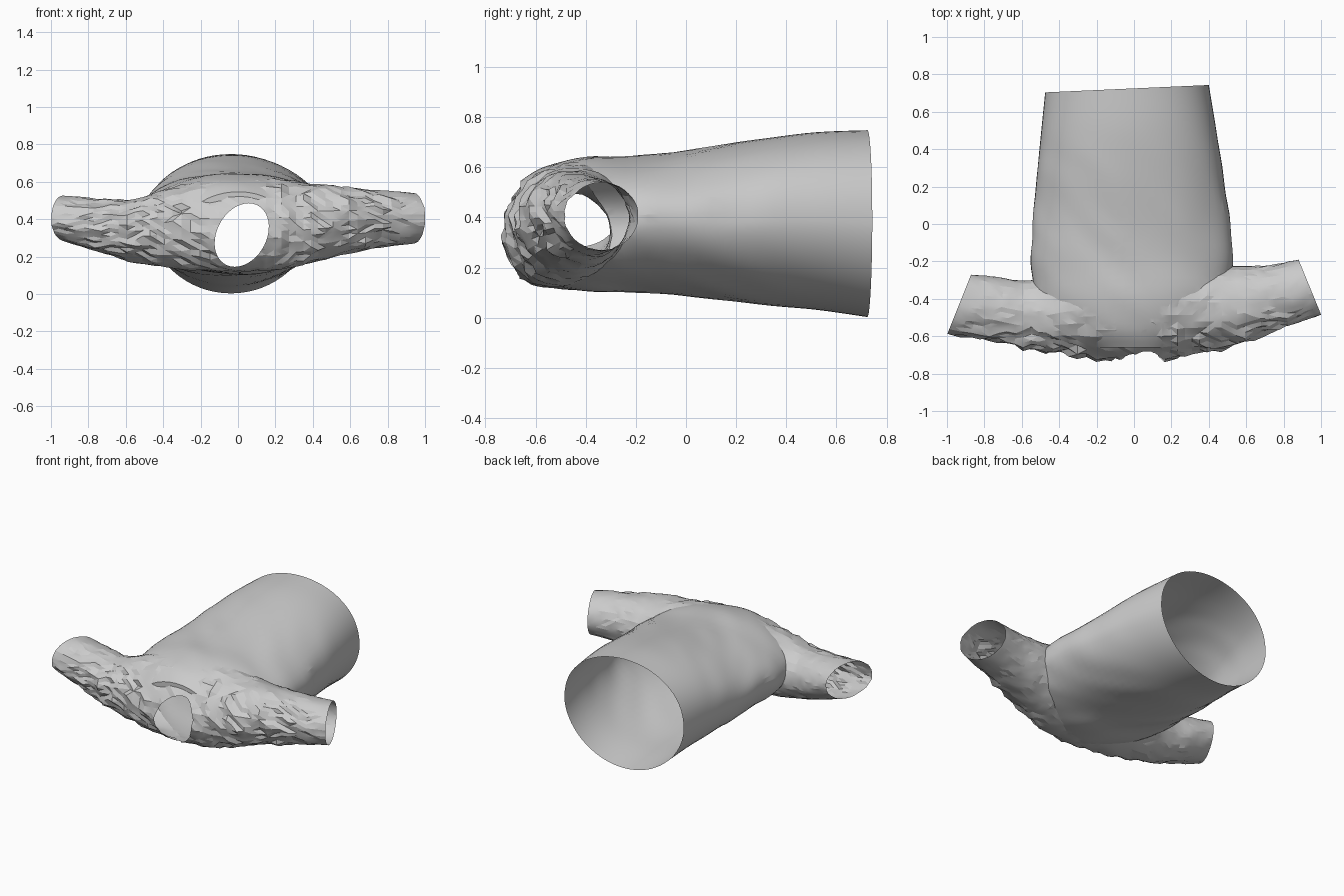
import bpy, bmesh, math
from mathutils import Vector, noise

if "Cube" in bpy.data.objects:
    bpy.data.objects.remove(bpy.data.objects["Cube"])


def sample(rows, steps):
    # Catmull-Rom interpolation of section parameters
    out = []
    n = len(rows)
    for i in range(n - 1):
        a, b, c, d = rows[max(i - 1, 0)], rows[i], rows[i + 1], rows[min(i + 2, n - 1)]
        for s in range(steps):
            t = s / steps
            out.append([0.5 * (2 * q + (r - p) * t + (2 * p - 5 * q + 4 * r - u) * t * t
                               + (3 * q - p - 3 * r + u) * t ** 3)
                        for p, q, r, u in zip(a, b, c, d)])
    return out + [list(rows[-1])]


def loft(name, rings):
    bm = bmesh.new()
    vs = [[bm.verts.new(p) for p in ring] for ring in rings]
    n = len(vs[0])
    for a, b in zip(vs, vs[1:]):
        for i in range(n):
            j = (i + 1) % n
            bm.faces.new((a[i], a[j], b[j], b[i]))
    bm.faces.new(vs[0])
    bm.faces.new(vs[-1])
    bmesh.ops.recalc_face_normals(bm, faces=bm.faces)
    me = bpy.data.meshes.new(name)
    bm.to_mesh(me)
    bm.free()
    ob = bpy.data.objects.new(name, me)
    bpy.context.collection.objects.link(ob)
    return ob


def angles(n):
    return [2 * math.pi * i / n for i in range(n)]


# Torso tube: y, x min, x max, z min, z max, hem slant
torso_rows = [
    (-0.66, -0.26, 0.26, 0.19, 0.545, 0),
    (-0.56, -0.42, 0.41, 0.128, 0.605, 0),
    (-0.40, -0.515, 0.50, 0.105, 0.642, 0),
    (-0.20, -0.55, 0.53, 0.105, 0.645, 0),
    (0.05, -0.535, 0.505, 0.08, 0.675, 0),
    (0.30, -0.515, 0.47, 0.052, 0.715, 0.01),
    (0.52, -0.495, 0.435, 0.032, 0.74, 0.03),
    (0.725, -0.475, 0.40, 0.003, 0.748, 0.045),
]
rings = []
for y, x0, x1, z0, z1, slant in sample(torso_rows, 5):
    ring = []
    for a in angles(64):
        s = math.sin(a)
        # fuller above, more pointed below
        s = s ** 0.88 if s > 1e-6 else -(max(0, -s) ** 1.1)
        x = (x0 + x1) / 2 + (x1 - x0) / 2 * math.cos(a)
        z = (z0 + z1) / 2 + (z1 - z0) / 2 * s
        fold = noise.noise(Vector((x * 6 + y * 5, y * 3, z * 6)))
        k = 1 + 0.03 * fold * min(1, max(0, (0.5 - y) * 2))
        ring.append((x * k, y + slant * x, 0.37 + (z - 0.37) * k))
    rings.append(ring)
shirt = loft("shirt", rings)

# Shoulders and sleeves tube: x, y front, y back, z min, z max, cuff tilt, lean
yoke_rows = [
    (-0.935, -0.59, -0.27, 0.285, 0.525, 0.40, 0),
    (-0.75, -0.615, -0.285, 0.225, 0.51, 0.15, 0),
    (-0.55, -0.665, -0.30, 0.17, 0.505, 0, 0),
    (-0.35, -0.695, -0.25, 0.14, 0.57, 0, -0.1),
    (-0.10, -0.73, -0.22, 0.12, 0.62, 0, -0.18),
    (0.15, -0.725, -0.22, 0.125, 0.62, 0, -0.18),
    (0.35, -0.69, -0.22, 0.155, 0.595, 0, -0.1),
    (0.55, -0.645, -0.225, 0.205, 0.575, 0, 0),
    (0.75, -0.555, -0.22, 0.245, 0.555, -0.15, 0),
    (0.94, -0.485, -0.19, 0.27, 0.54, -0.41, 0),
]
rings = []
for xc, y0, y1, z0, z1, tilt, lean in sample(yoke_rows, 5):
    yc, zc = (y0 + y1) / 2, (z0 + z1) / 2
    ring = []
    for a in angles(42):
        c, s = math.cos(a), math.sin(a)
        # crumpled cloth along the front, calm towards the cuffs
        rough = (0.25 + 0.75 * max(0, -c)) * min(1, (1 - abs(xc)) * 4)
        p = Vector((xc, c * 0.25, s * 0.25))
        w = 0.026 * noise.noise(p * 11) + 0.024 * noise.noise(p * 23)
        y = yc + c * ((y1 - y0) / 2 + w * rough)
        z = zc + s * ((z1 - z0) / 2 + w * rough)
        y -= lean * (z - zc)
        ring.append((xc + tilt * (y - yc), y, z))
    rings.append(ring)
yoke = loft("shoulders_and_sleeves", rings)

# Neck opening cutter, leaning to the right at the top
NX, NZ, RX, RZ, SKEW = 0.02, 0.315, 0.14, 0.17, 0.22
cutter = loft("neck_cutter", [[(NX + RX * math.cos(a) + SKEW * RZ * math.sin(a), y,
                                NZ + RZ * math.sin(a)) for a in angles(40)]
                              for y in (-1.0, -0.1)])

# Join the tubes, then cut the neck
for ob, op in ((yoke, 'UNION'), (cutter, 'DIFFERENCE')):
    m = shirt.modifiers.new(op, 'BOOLEAN')
    m.operation, m.object, m.solver = op, ob, 'EXACT'
dg = bpy.context.evaluated_depsgraph_get()
mesh = bpy.data.meshes.new_from_object(shirt.evaluated_get(dg))
shirt.modifiers.clear()
shirt.data = mesh
for ob in (yoke, cutter):
    bpy.data.objects.remove(ob)


def inside_neck(p):
    dz = p.z - NZ
    return p.y < 0 and ((p.x - NX - SKEW * dz) / RX) ** 2 + (dz / RZ) ** 2 < 1.02


# Open hem and cuffs, remove neck walls to leave a thin cloth shell
bm = bmesh.new()
bm.from_mesh(mesh)
dead = []
for f in bm.faces:
    c = f.calc_center_median()
    hem = c.y > 0.6 and f.normal.y > 0.9
    cuff = abs(c.x) > 0.88 and abs(f.normal.x) > 0.8
    if hem or cuff or all(inside_neck(v.co) for v in f.verts):
        dead.append(f)
bmesh.ops.delete(bm, geom=dead, context='FACES')
bmesh.ops.triangulate(bm, faces=bm.faces)
bm.to_mesh(mesh)
bm.free()

bpy.context.view_layer.objects.active = shirt
shirt.select_set(True)
bpy.ops.object.shade_smooth_by_angle(angle=math.radians(14))
